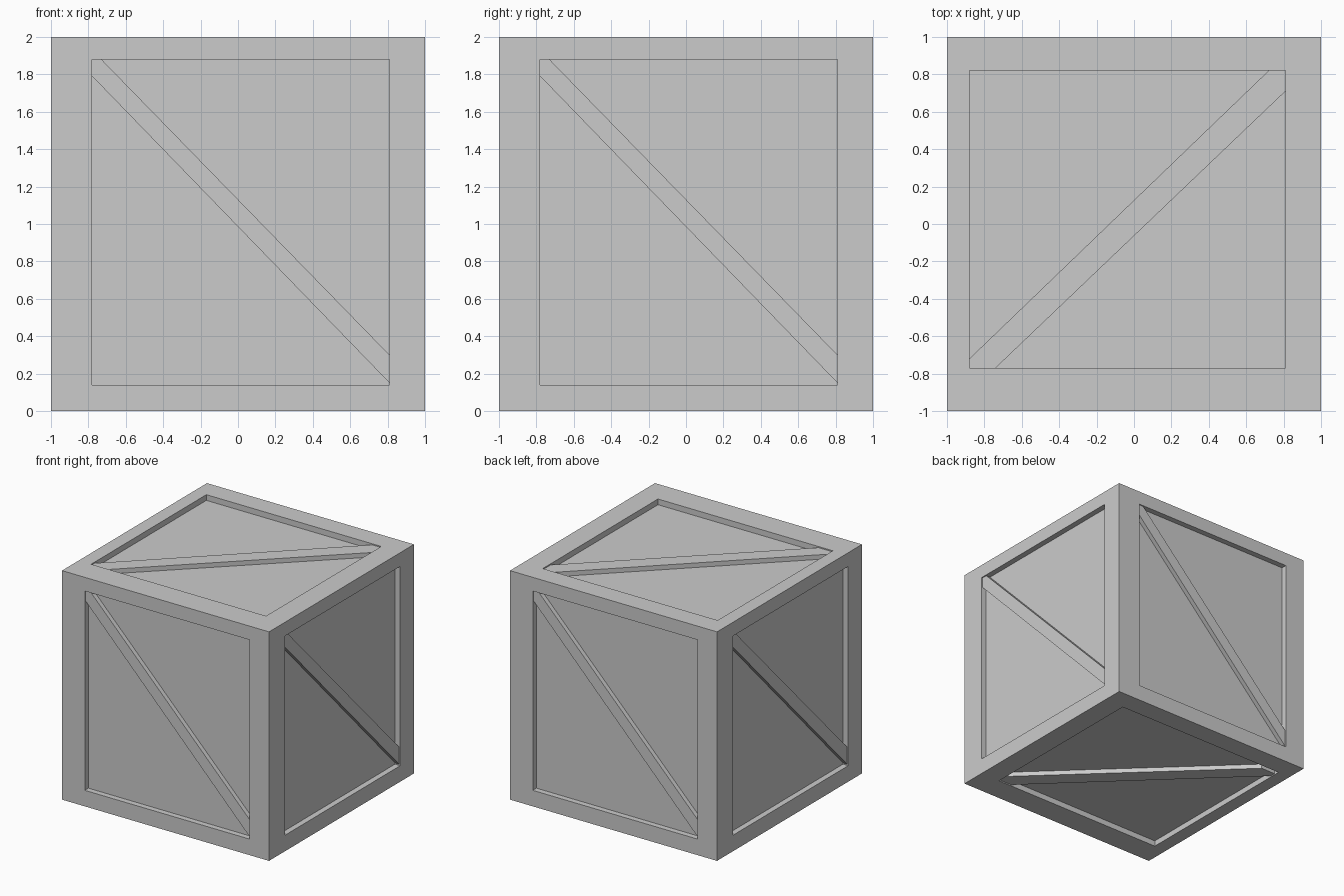
import bpy, bmesh
from mathutils import Vector

if "Cube" in bpy.data.objects:
    bpy.data.objects.remove(bpy.data.objects["Cube"])

DEPTH = 0.05        # panel recess
BRACE_TOP = 0.01    # brace sits just below the frame surface

grey = bpy.data.materials.new("crate_grey")
grey.diffuse_color = (0.6, 0.6, 0.6, 1)
grey.use_nodes = True
grey.node_tree.nodes["Principled BSDF"].inputs["Base Color"].default_value = grey.diffuse_color

X, Y, Z = Vector((1, 0, 0)), Vector((0, 1, 0)), Vector((0, 0, 1))
CENTRE = Vector((0, 0, 1))

# panel openings (u0, u1, v0, v1) and brace outlines in face coordinates
SIDE = (-0.78, 0.81, -0.86, 0.88)
TOP = (-0.88, 0.81, -0.77, 0.82)
BOTTOM = (-0.88, 0.81, -0.82, 0.78)
SIDE_BRACE = [(-0.78, 0.88), (-0.78, 0.79), (0.81, -0.85), (0.81, -0.70), (-0.73, 0.88)]
TOP_BRACE = [(-0.88, -0.72), (-0.88, -0.77), (-0.74, -0.77),
             (0.81, 0.71), (0.81, 0.82), (0.72, 0.82)]

FACES = {
    "front": (X, Z, SIDE, SIDE_BRACE),
    "right": (Y, Z, SIDE, SIDE_BRACE),
    "back": (-X, Z, SIDE, SIDE_BRACE),
    "left": (-Y, Z, SIDE, SIDE_BRACE),
    "top": (X, Y, TOP, TOP_BRACE),
    "bottom": (X, -Y, BOTTOM, TOP_BRACE),
}


def finish(bm, name):
    mesh = bpy.data.meshes.new(name)
    bm.to_mesh(mesh)
    bm.free()
    mesh.materials.append(grey)
    bpy.context.collection.objects.link(bpy.data.objects.new(name, mesh))


def place(u, v, p, depth):
    """Point p on a face, sunk by depth below the cube surface."""
    return CENTRE + u * p[0] + v * p[1] + u.cross(v) * (1 - depth)


body = bmesh.new()
for name, (u, v, (u0, u1, v0, v1), outline) in FACES.items():
    # frame border, recess walls and panel floor
    opening = [(u0, v0), (u1, v0), (u1, v1), (u0, v1)]
    square = [(-1, -1), (1, -1), (1, 1), (-1, 1)]
    outer = [body.verts.new(place(u, v, p, 0)) for p in square]
    rim = [body.verts.new(place(u, v, p, 0)) for p in opening]
    floor = [body.verts.new(place(u, v, p, DEPTH)) for p in opening]
    for i in range(4):
        j = (i + 1) % 4
        body.faces.new((outer[i], outer[j], rim[j], rim[i]))
        body.faces.new((rim[i], rim[j], floor[j], floor[i]))
    body.faces.new(floor)

    # diagonal brace
    bm = bmesh.new()
    high = [bm.verts.new(place(u, v, p, BRACE_TOP)) for p in outline]
    low = [bm.verts.new(place(u, v, p, DEPTH + 0.005)) for p in outline]
    bm.faces.new(high)
    bm.faces.new(low[::-1])
    for i in range(len(high)):
        j = (i + 1) % len(high)
        bm.faces.new((high[i], low[i], low[j], high[j]))
    finish(bm, name + "_brace")

# crate body
bmesh.ops.remove_doubles(body, verts=body.verts, dist=0.0001)
finish(body, "crate_body")
